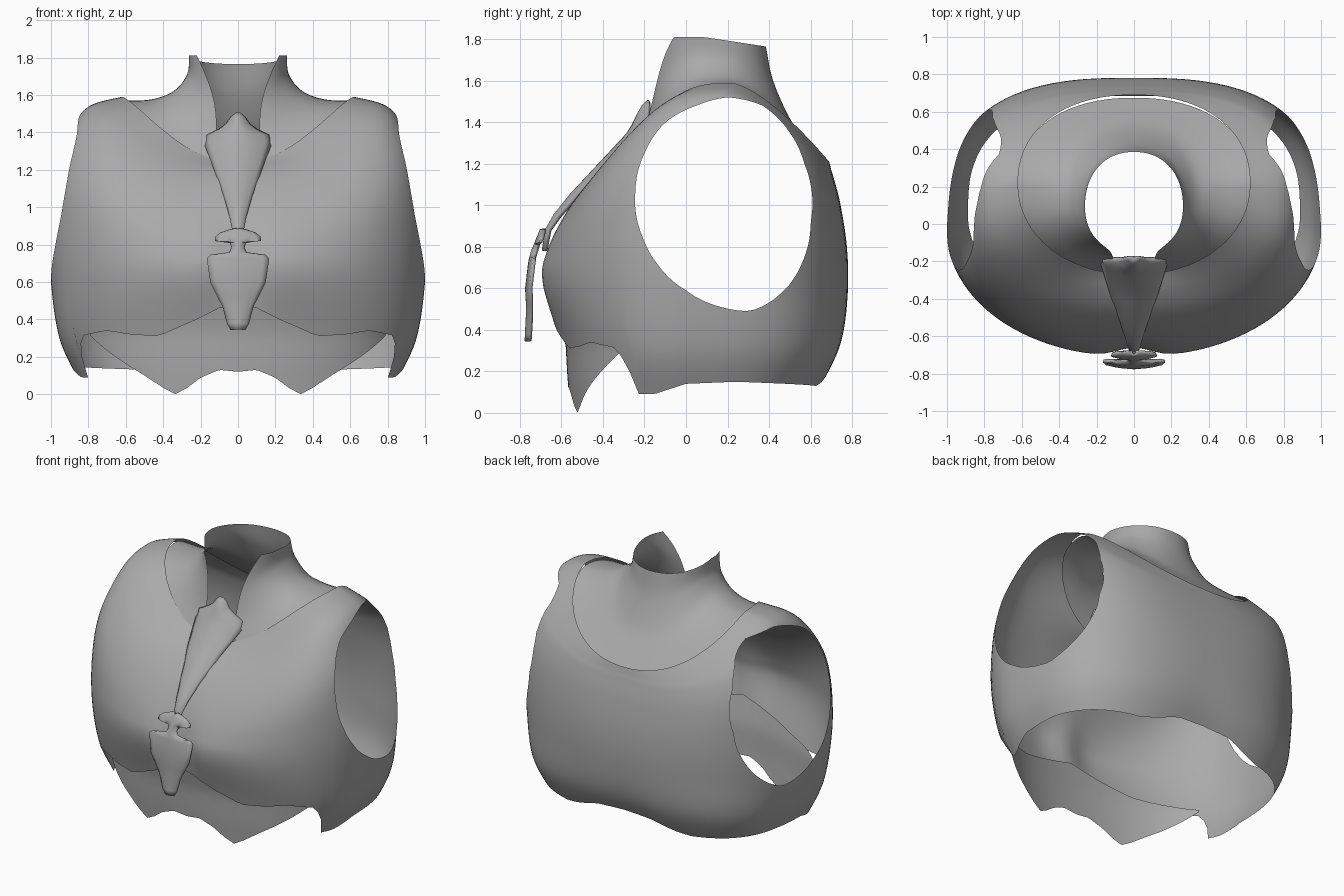
import bpy, bmesh, math

if "Cube" in bpy.data.objects:
    bpy.data.objects.remove(bpy.data.objects["Cube"])

mat = bpy.data.materials.new("plain grey")
mat.diffuse_color = (0.4, 0.4, 0.4, 1)
mat.use_nodes = True
mat.node_tree.nodes["Principled BSDF"].inputs["Base Color"].default_value = mat.diffuse_color


def lerp_table(table, x):
    """Piecewise linear lookup in a list of (x, value) pairs."""
    if x <= table[0][0]:
        return table[0][1]
    for (x0, v0), (x1, v1) in zip(table, table[1:]):
        if x <= x1:
            return v0 + (v1 - v0) * (x - x0) / (x1 - x0)
    return table[-1][1]


def spline(rings, t):
    """Smooth interpolation between ring settings."""
    last = len(rings) - 1
    k = min(int(t), last - 1)
    u = t - k
    p = [rings[min(max(k + d, 0), last)] for d in (-1, 0, 1, 2)]
    return [0.5 * (2 * b + (c - a) * u + (2 * a - 5 * b + 4 * c - d) * u * u
                   + (3 * b - a - 3 * c + d) * u ** 3) for a, b, c, d in zip(*p)]


def ring_point(r, deg, nf, nb, pf, pb):
    """Point on a rounded ring; 0 degrees is the front, 90 is +x."""
    a, yf, yb, cy, zs, zf, zb = r[:7]
    s, c = math.sin(math.radians(deg)), math.cos(math.radians(deg))
    front = c > 0
    n = nf if front else nb
    k = (abs(s) ** n + abs(c) ** n) ** (-1 / n)
    s, c = s * k, abs(c) * k
    y = cy + ((yf if front else yb) - cy) * c
    return [a * s, y, zs + ((zf if front else zb) - zs) * c ** (pf if front else pb)]


def grid(name, f, nu, nv, wrap=False):
    """Quad sheet from f(column, row)."""
    cols = nu if wrap else nu + 1
    verts = [f(i, j) for j in range(nv + 1) for i in range(cols)]
    faces = []
    for j in range(nv):
        for i in range(nu):
            i2 = (i + 1) % cols
            faces.append((j * cols + i, j * cols + i2,
                          (j + 1) * cols + i2, (j + 1) * cols + i))
    me = bpy.data.meshes.new(name)
    me.from_pydata(verts, [], faces)
    me.materials.append(mat)
    ob = bpy.data.objects.new(name, me)
    bpy.context.collection.objects.link(ob)
    return ob


# Chest shell: half width, front y, back y, widest y, side z, front z, back z,
# front roundness, back roundness, back neckline drop
SHELL = [(.86, -.545, .65, 0, .09, .06, .10, 2.2, 3.0, 2.4),
         (.955, -.622, .75, 0, .30, .36, .32, 2.2, 2.9, 2.4),
         (1.0, -.707, .78, 0, .60, .63, .58, 2.1, 2.75, 2.4),
         (1.005, -.68, .775, .02, .90, .78, .80, 2.2, 2.8, 2.4),
         (.965, -.57, .745, .08, 1.20, .98, 1.0, 2.6, 2.9, 2.2),
         (.89, -.46, .715, .14, 1.42, 1.12, 1.12, 2.7, 2.8, 1.9),
         (.795, -.36, .70, .17, 1.54, 1.20, 1.17, 2.5, 2.5, 1.6),
         (.62, -.27, .69, .22, 1.59, 1.24, 1.21, 2.1, 2.2, 1.45)]
HEM = [(0, .48), (6, .46), (13, .40), (26, .31), (36, .32), (45, .34), (57, .315),
       (61, .26), (63, .20), (64.5, .09), (74, .09), (90, .14), (110, .15),
       (150, .13), (157, .15), (167, .20), (180, .21)]
COLS, ROWS = 120, 48


def shell_at(deg, t):
    r = spline(SHELL, t)
    p = ring_point(r, deg, r[7], r[8], 2.8, r[9])
    if p[1] < 0:  # hollow between the two sides of the chest
        p[1] += .05 * math.exp(-(p[0] / .13) ** 2 - ((p[2] - .64) / .22) ** 2)
    else:  # shallow hollow at the small of the back
        p[1] -= .025 * math.exp(-(p[0] / .28) ** 2 - (max(p[2] - .1, 0) / .25) ** 2)
    return p


starts = []
for i in range(COLS):
    deg = 360 * i / COLS
    target = lerp_table(HEM, min(deg, 360 - deg))
    lo, hi = 0, 3
    for _ in range(24):
        mid = (lo + hi) / 2
        lo, hi = (mid, hi) if shell_at(deg, mid)[2] < target else (lo, mid)
    starts.append(lo)

shell = grid("chest_shell", lambda i, j: shell_at(
    360 * i / COLS, starts[i] + (7 - starts[i]) * j / ROWS), COLS, ROWS, True)

# Arm openings: outline in y, z, cut cleanly through both sides
HOLE = [(-.245, 1.05), (-.21, .85), (-.14, .72), (0, .59), (.17, .51), (.31, .49),
        (.40, .53), (.50, .62), (.57, .75), (.60, .92), (.60, 1.1), (.57, 1.2),
        (.50, 1.35), (.37, 1.48), (.20, 1.52), (.05, 1.48), (-.10, 1.4), (-.20, 1.25)]
HY, HZ = .19, 1.0
polar = sorted((math.atan2(z - HZ, y - HY), math.hypot(y - HY, z - HZ)) for y, z in HOLE)
polar = ([(polar[-1][0] - math.tau, polar[-1][1])] + polar
         + [(polar[0][0] + math.tau, polar[0][1])])


def outside(co):
    """Negative inside the arm opening, positive outside."""
    if abs(co.x) < .5:
        return 1
    return (math.hypot(co.y - HY, co.z - HZ)
            - lerp_table(polar, math.atan2(co.z - HZ, co.y - HY)))


bm = bmesh.new()
bm.from_mesh(shell.data)
rim = []
for e in list(bm.edges):
    v0, v1 = e.verts
    if (outside(v0.co) < 0) != (outside(v1.co) < 0):
        a, b = v0.co.copy(), v1.co.copy()
        lo, hi = 0, 1
        for _ in range(18):
            mid = (lo + hi) / 2
            if (outside(a.lerp(b, mid)) < 0) == (outside(a) < 0):
                lo = mid
            else:
                hi = mid
        rim.append(bmesh.utils.edge_split(e, v0, min(max(lo, .002), .998))[1])
bmesh.ops.connect_verts(bm, verts=rim)
rim = set(rim)
cut = [f for f in bm.faces
       if any(v not in rim and outside(v.co) < 0 for v in f.verts)]
bmesh.ops.delete(bm, geom=cut, context='FACES')
bm.to_mesh(shell.data)
bm.free()

# Collar: ring settings plus the opening angle at the front and back drop
COLLAR = [(.63, -.265, .675, .22, 1.57, 1.235, 1.195, 14, 1.45),
          (.47, -.22, .595, .19, 1.575, 1.33, 1.29, 16, 1.6),
          (.345, -.19, .505, .14, 1.62, 1.42, 1.41, 19, 1.8),
          (.272, -.165, .42, .12, 1.71, 1.57, 1.60, 29, 2),
          (.262, -.15, .385, .09, 1.81, 1.815, 1.765, 54, 1)]


def collar_at(i, j):
    r = spline(COLLAR, 4 * j / 24)
    return ring_point(r, r[7] + (360 - 2 * r[7]) * i / 72, 2.3, 2.2, 2.8, r[8])


grid("collar", collar_at, 72, 24)

# Belly panel with a pointed hem, tucked inside the shell
PANEL_HEM = [(0, .12), (6.6, .13), (13, .09), (18, .035), (22.5, 0), (27, .035),
             (34, .10), (60, .31)]
PANEL_TOP = [(0, .52), (13, .46), (28, .39), (45, .36), (60, .325)]


def panel_at(i, j):
    deg = -60 + 120 * i / 80
    z0 = lerp_table(PANEL_HEM, abs(deg))
    z = z0 + (lerp_table(PANEL_TOP, abs(deg)) - z0) * j / 8
    b = lerp_table([(0, .555), (.15, .57), (.33, .58), (.55, .63)], z)
    a = lerp_table([(0, .86), (.3, .885), (.5, .92)], z)
    return ring_point((a, -b, b, 0, z, z, z), deg, 2.2, 2.2, 1, 1)


grid("belly_panel", panel_at, 80, 8)


def ornament(name, rows, thickness):
    """Symmetric curved plate from (z, half width, centre y, edge y) rows."""
    def at(i, j):
        z, w, yc, ye = rows[j]
        u = i / 5 - 1
        return (w * u, yc + (ye - yc) * u * u + thickness / 2, z)
    ob = grid(name, at, 10, len(rows) - 1)
    mod = ob.modifiers.new("thickness", 'SOLIDIFY')
    mod.thickness = thickness
    mod.offset = 0


# Tie hanging from the collar
ornament("tie", [(.78, .018, -.695, -.685), (.88, .025, -.68, -.665), (.95, .04, -.64, -.615),
                 (1.05, .07, -.56, -.525), (1.2, .125, -.42, -.375), (1.34, .178, -.29, -.20),
                 (1.38, .168, -.265, -.19), (1.41, .10, -.25, -.19), (1.44, .06, -.235, -.19),
                 (1.475, .035, -.215, -.185), (1.5, .005, -.19, -.185)], .02)

# Clasp below the tie
clasp = [(.345, .035), (.38, .055), (.47, .08), (.53, .112), (.6, .147), (.725, .165),
         (.742, .145), (.752, .045), (.78, .03), (.815, .04), (.82, .122), (.84, .118),
         (.86, .09), (.875, .04), (.88, .01)]
CURVE = [(.34, -.778), (.5, -.77), (.65, -.778), (.77, -.75), (.88, -.705)]
ornament("clasp", [(z, w, lerp_table(CURVE, z), lerp_table(CURVE, z) + .02)
                   for z, w in clasp], .016)

# Smooth shading with sharp edges kept
for ob in bpy.context.collection.objects:
    ob.select_set(True)
    bpy.context.view_layer.objects.active = ob
bpy.ops.object.shade_smooth_by_angle(angle=math.radians(45))
